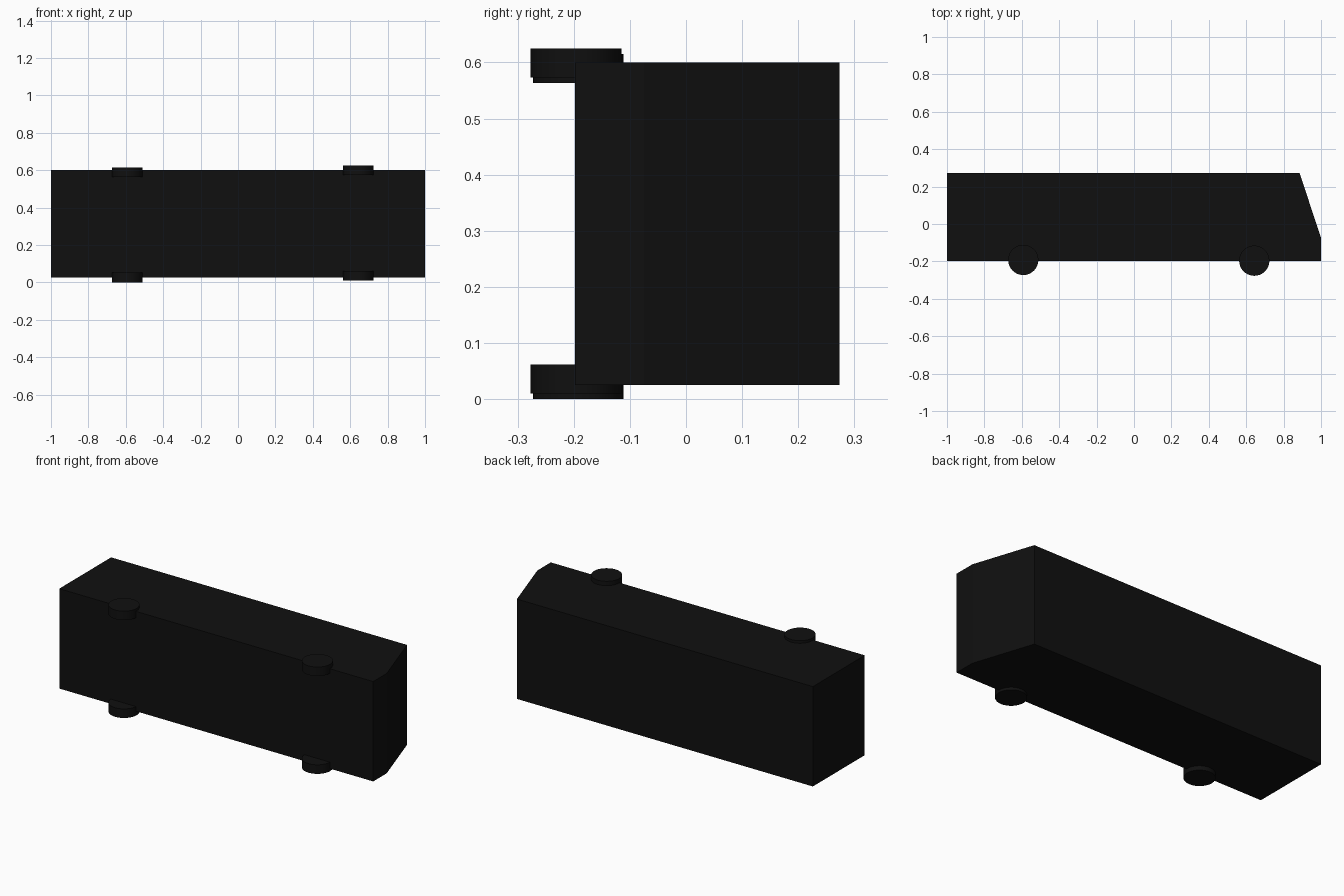
import bpy, bmesh
from mathutils import Matrix

if "Cube" in bpy.data.objects:
    bpy.data.objects.remove(bpy.data.objects["Cube"])

black = bpy.data.materials.new("black_paint")
black.diffuse_color = (0.005, 0.005, 0.005, 1)
black.use_nodes = True
black.node_tree.nodes["Principled BSDF"].inputs["Base Color"].default_value = black.diffuse_color


def finish(name, bm):
    bmesh.ops.recalc_face_normals(bm, faces=bm.faces)
    mesh = bpy.data.meshes.new(name)
    bm.to_mesh(mesh)
    bm.free()
    mesh.materials.append(black)
    obj = bpy.data.objects.new(name, mesh)
    bpy.context.collection.objects.link(obj)
    return obj


# Van body: side profile extruded across its width (vehicle lies on its side)
profile = [(-1, -0.198), (1, -0.198), (1, -0.075), (0.885, 0.274), (-1, 0.274)]
bm = bmesh.new()
face = bm.faces.new([bm.verts.new((x, y, 0.025)) for x, y in profile])
ext = bmesh.ops.extrude_face_region(bm, geom=[face])
bmesh.ops.translate(bm, vec=(0, 0, 0.575),
                    verts=[v for v in ext["geom"] if isinstance(v, bmesh.types.BMVert)])
finish("van_body", bm)


# Wheels: short cylinders partly sunk into the body sides
def wheel(name, x, y, z0, width=0.052, radius=0.081):
    bm = bmesh.new()
    bmesh.ops.create_cone(bm, cap_ends=True, segments=32, radius1=radius,
                          radius2=radius, depth=width,
                          matrix=Matrix.Translation((x, y, z0 + width / 2)))
    obj = finish(name, bm)
    bpy.ops.object.select_all(action='DESELECT')
    obj.select_set(True)
    bpy.context.view_layer.objects.active = obj
    bpy.ops.object.shade_smooth_by_angle()


for axle, x, y, low in (("rear", -0.592, -0.192, 0.0), ("front", 0.643, -0.196, 0.01)):
    wheel(axle + "_wheel_lower", x, y, low)
    wheel(axle + "_wheel_upper", x, y, low + 0.563)
